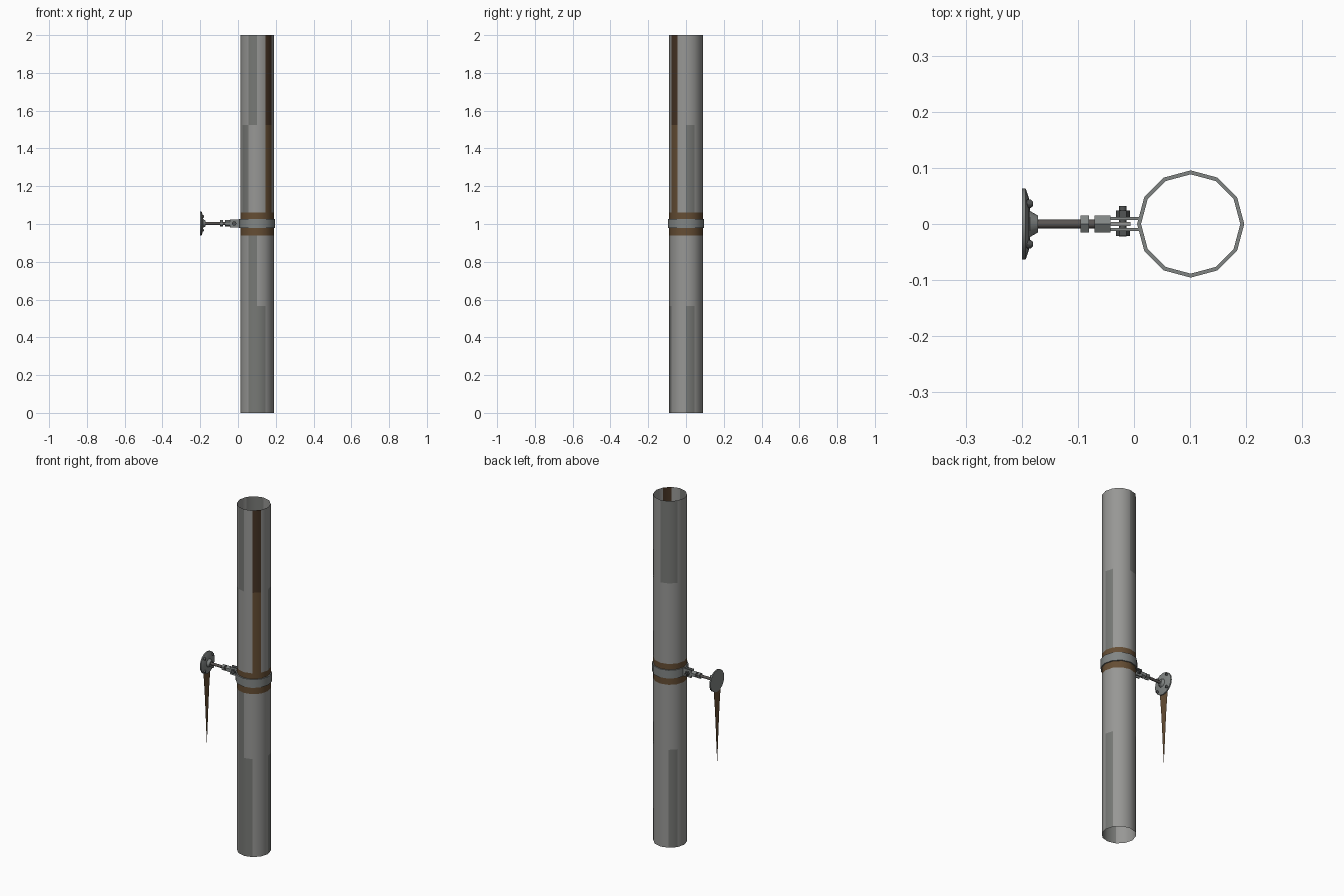
import bpy, bmesh, math
from mathutils import Matrix, Vector

if "Cube" in bpy.data.objects:
    bpy.data.objects.remove(bpy.data.objects["Cube"])

PX = 0.101   # pipe axis x
MZ = 1.003   # bracket height


def mat(name, c):
    m = bpy.data.materials.new(name)
    m.diffuse_color = (*c, 1)
    m.use_nodes = True
    m.node_tree.nodes["Principled BSDF"].inputs["Base Color"].default_value = m.diffuse_color
    return m


LIGHT = mat("light_grey_metal", (0.31, 0.31, 0.30))
DARK = mat("weathered_grey", (0.185, 0.19, 0.18))
RUST = mat("rust_brown", (0.13, 0.075, 0.034))
DEEP = mat("deep_rust", (0.062, 0.034, 0.018))
STEEL = mat("steel_grey", (0.22, 0.235, 0.23))
BOLT = mat("bolt_grey", (0.085, 0.09, 0.09))
ROD = mat("rod_grey", (0.10, 0.09, 0.085))


def finish(name, bm, mats, smooth=True):
    me = bpy.data.meshes.new(name)
    bm.to_mesh(me)
    bm.free()
    for m in mats:
        me.materials.append(m)
    ob = bpy.data.objects.new(name, me)
    bpy.context.collection.objects.link(ob)
    if smooth:
        bpy.ops.object.select_all(action='DESELECT')
        ob.select_set(True)
        bpy.context.view_layer.objects.active = ob
        bpy.ops.object.shade_smooth_by_angle(angle=math.radians(40))
    return ob


def lathe(name, profile, n, axis, origin, m, closed=False, smooth=True, phase=0.0):
    """Revolve (radius, distance) points round an axis; ends are capped unless closed."""
    bm = bmesh.new()
    rings = [[bm.verts.new((r * math.cos(2 * math.pi * i / n + phase),
                            r * math.sin(2 * math.pi * i / n + phase), d))
              for i in range(n)] for r, d in profile]
    pairs = list(zip(rings, rings[1:]))
    if closed:
        pairs.append((rings[-1], rings[0]))
    else:
        bm.faces.new(rings[0][::-1])
        bm.faces.new(rings[-1])
    for a, b in pairs:
        for i in range(n):
            j = (i + 1) % n
            bm.faces.new((a[i], a[j], b[j], b[i]))
    rot = Vector((0, 0, 1)).rotation_difference(Vector(axis)).to_matrix().to_4x4()
    bmesh.ops.transform(bm, matrix=Matrix.Translation(origin) @ rot, verts=bm.verts)
    bmesh.ops.recalc_face_normals(bm, faces=bm.faces)
    return finish(name, bm, [m], smooth)


def box(name, lo, hi, m):
    bm = bmesh.new()
    bmesh.ops.create_cube(bm, size=1)
    for v in bm.verts:
        v.co = [l + (c + 0.5) * (h - l) for c, l, h in zip(v.co, lo, hi)]
    return finish(name, bm, [m], False)


# Open twelve-sided pipe; panels are painted by row and side
rows = [0, 0.565, 0.94, 1.06, 1.525, 2.0]
dark_sides = {0: {0, 4, 8, 9}, 1: {8}, 3: {0, 7}, 4: {3, 4, 8}}
bm = bmesh.new()
rings = [[bm.verts.new((PX + 0.089 * math.cos(math.radians(30 * i)),
                        0.089 * math.sin(math.radians(30 * i)), z))
          for i in range(12)] for z in rows]
for k in range(5):
    for i in range(12):
        j = (i + 1) % 12
        f = bm.faces.new((rings[k][i], rings[k][j], rings[k + 1][j], rings[k + 1][i]))
        if k == 2:
            f.material_index = 2
        elif i == 10 and k > 2:
            f.material_index = k - 1      # rust run down one side
        elif i in dark_sides.get(k, ()):
            f.material_index = 1
finish("pipe", bm, [LIGHT, DARK, RUST, DEEP])

# Clamp band
lathe("clamp_band", [(0.0885, -0.024), (0.0955, -0.024), (0.0955, 0.024), (0.0885, 0.024)],
      12, (0, 0, 1), (PX, 0, MZ), STEEL, closed=True)

# Clamp ears and bolt through them
for s, side in ((-1, "front"), (1, "back")):
    y0, y1 = sorted((s * 0.007, s * 0.0125))
    box("clamp_ear_" + side, (-0.042, y0, MZ - 0.022), (0.012, y1, MZ + 0.022), STEEL)
box("hanger_tongue", (-0.045, -0.0035, MZ - 0.014), (-0.006, 0.0035, MZ + 0.014), LIGHT)
lathe("ear_bolt", [(0.0065, -0.022), (0.0065, 0.032)], 10, (0, 1, 0), (-0.02, 0, MZ), BOLT)
lathe("ear_bolt_head", [(0.0125, -0.021), (0.0125, -0.0125)], 6, (0, 1, 0), (-0.02, 0, MZ), BOLT, smooth=False)
lathe("ear_bolt_nut", [(0.0125, 0.0125), (0.0125, 0.024)], 6, (0, 1, 0), (-0.02, 0, MZ), BOLT, smooth=False)

# Rod with coupling and lock nut
lathe("threaded_rod", [(0.0078, -0.175), (0.0078, -0.06)], 12, (1, 0, 0), (0, 0, MZ), ROD)
lathe("coupling", [(0.0175, -0.07), (0.0175, -0.042)], 6, (1, 0, 0), (0, 0, MZ), STEEL, smooth=False)
lathe("lock_nut", [(0.0175, -0.095), (0.0175, -0.08)], 6, (1, 0, 0), (0, 0, MZ), STEEL, smooth=False)

# Wall flange with boss and screws
lathe("wall_flange", [(0.063, -0.2), (0.063, -0.193), (0.046, -0.187), (0.023, -0.185), (0.015, -0.171)],
      16, (1, 0, 0), (0, 0, MZ), STEEL)
for sy in (-1, 1):
    for sz in (-1, 1):
        lathe("flange_screw", [(0.0075, -0.192), (0.0075, -0.184), (0.004, -0.180)], 8,
              (1, 0, 0), (0, sy * 0.036, MZ + sz * 0.036), BOLT)

# Flat rust streak on the wall plane, tapering downwards
bm = bmesh.new()
prev = None
for z, w in ((1.0, 0.032), (0.93, 0.029), (0.85, 0.021), (0.75, 0.014), (0.65, 0.008), (0.54, 0.001)):
    cur = [bm.verts.new((-0.199, s * w, z)) for s in (-1, 1)]
    if prev:
        bm.faces.new((prev[0], cur[0], cur[1], prev[1]))
    prev = cur
finish("rust_streak", bm, [RUST], False)
